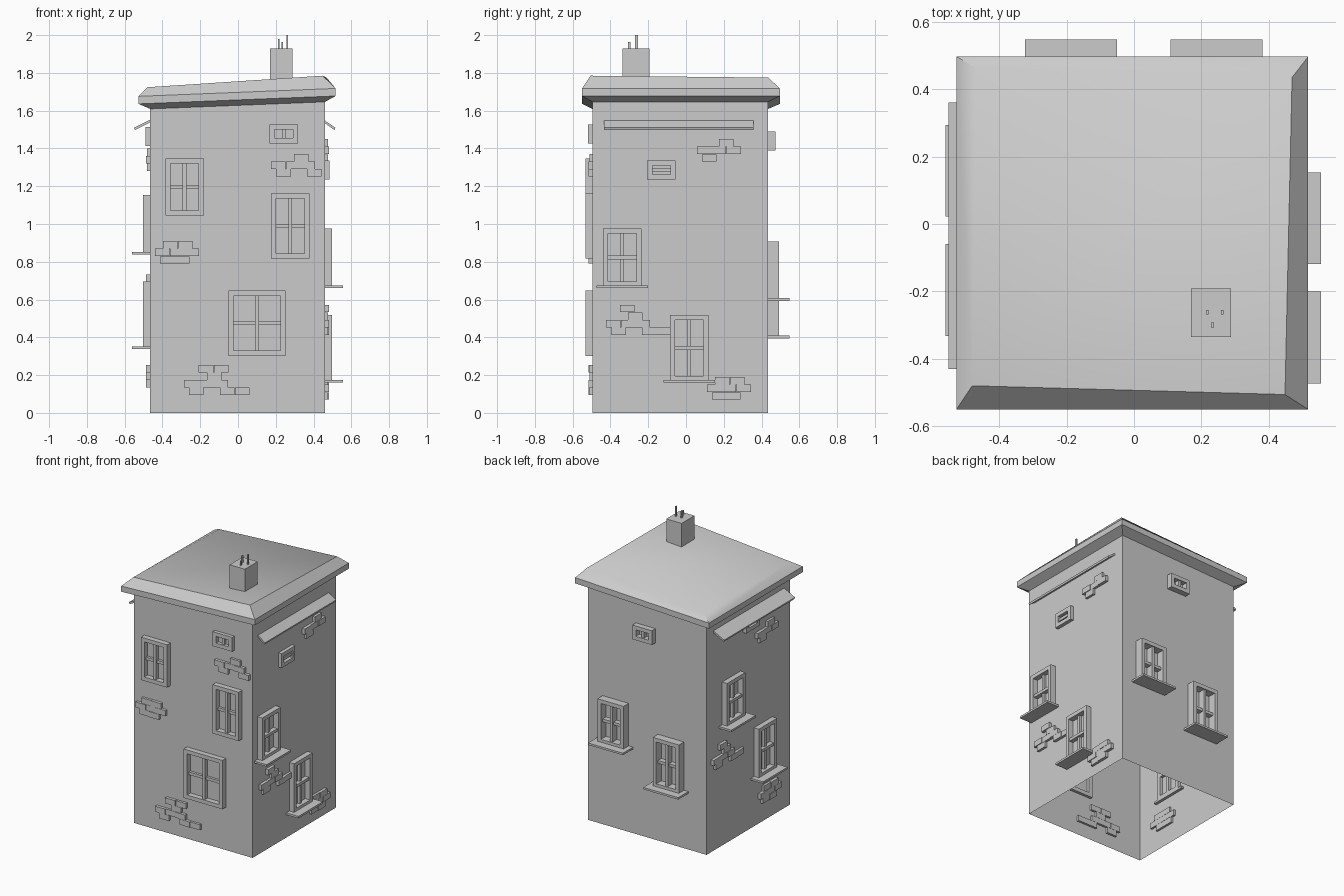
import bpy, bmesh
from mathutils import Vector

if "Cube" in bpy.data.objects:
    bpy.data.objects.remove(bpy.data.objects["Cube"], do_unlink=True)

grey = bpy.data.materials.new("plain_grey")
grey.use_nodes = True
COLOUR = (0.6, 0.6, 0.6, 1)
grey.diffuse_color = COLOUR
grey.node_tree.nodes["Principled BSDF"].inputs["Base Color"].default_value = COLOUR

X0, X1, Y0, Y1 = -0.465, 0.46, -0.495, 0.435
TILT = 0.04

# Wall frames: u runs along the wall, d points out of it
WALLS = {
    "front": lambda u, d, z: (u, Y0 - d, z),
    "back": lambda u, d, z: (u, Y1 + d, z),
    "right": lambda u, d, z: (X1 + d, u, z),
    "left": lambda u, d, z: (X0 - d, -u, z),
}


def finish(name, bm, recalc=True):
    if recalc:
        bmesh.ops.recalc_face_normals(bm, faces=bm.faces)
    mesh = bpy.data.meshes.new(name)
    bm.to_mesh(mesh)
    bm.free()
    mesh.materials.append(grey)
    obj = bpy.data.objects.new(name, mesh)
    bpy.context.collection.objects.link(obj)
    return obj


def prism(bm, place, u0, u1, profile):
    """Sweep a (d, z) profile along u."""
    a, b = [[bm.verts.new(place(u, d, z)) for d, z in profile] for u in (u0, u1)]
    bm.faces.new(a)
    bm.faces.new(b[::-1])
    for i in range(len(a)):
        j = (i + 1) % len(a)
        bm.faces.new((a[i], b[i], b[j], a[j]))


def box(bm, place, u0, u1, z0, z1, d0, d1):
    prism(bm, place, u0, u1, [(d0, z0), (d1, z0), (d1, z1), (d0, z1)])


def loops(rings, cap_start, cap_end):
    """Skin a stack of four-cornered rings."""
    bm = bmesh.new()
    rows = [[bm.verts.new(p) for p in ring] for ring in rings]
    for lo, hi in zip(rows, rows[1:]):
        for i in range(4):
            j = (i + 1) % 4
            bm.faces.new((lo[i], lo[j], hi[j], hi[i]))
    if cap_start:
        bm.faces.new(rows[0][::-1])
    if cap_end:
        bm.faces.new(rows[-1])
    return bm, rows


def window(name, wall, u, z0, z1, width=0.204, depth=0.038, upright=True,
           bars=True, sill=False):
    place, bm = WALLS[wall], bmesh.new()
    a, b, rim, back = u - width / 2, u + width / 2, 0.027, -0.02
    mid = (z0 + z1) / 2
    # Outer frame
    box(bm, place, a, a + rim, z0, z1, back, depth)
    box(bm, place, b - rim, b, z0, z1, back, depth)
    box(bm, place, a + rim, b - rim, z0, z0 + rim, back, depth)
    box(bm, place, a + rim, b - rim, z1 - rim, z1, back, depth)
    # Main divider and thinner recessed glazing bar
    upright_bar = (u - 0.01, u + 0.01, z0 + rim, z1 - rim)
    level_bar = (a + rim, b - rim, mid - 0.01, mid + 0.01)
    main, thin = (upright_bar, level_bar) if upright else (level_bar, upright_bar)
    box(bm, place, *main, back, depth - 0.008)
    if bars:
        box(bm, place, *thin, back, depth - 0.02)
    finish(name, bm)
    if sill:
        bm = bmesh.new()
        box(bm, place, u - 0.136, u + 0.136, z0 - 0.007, z0 + 0.007, back, 0.095 if wall != "back" else 0.113)
        finish(name + "_sill", bm)


def bricks(name, wall, u, z, rows):
    """Rows run from the bottom, positions are in half bricks."""
    place, bm = WALLS[wall], bmesh.new()
    for r, row in enumerate(rows):
        for i, step in enumerate(row):
            left, low = u + step * 0.039, z + r * 0.04
            box(bm, place, left, left + 0.077, low, low + 0.039, -0.015, 0.017 + 0.004 * ((i + r) % 2))
    finish(name, bm)


def awning(name, wall, u0, u1, reach):
    bm = bmesh.new()
    prism(bm, WALLS[wall], u0, u1, [(-0.02, 1.562), (reach, 1.51), (reach - 0.004, 1.497), (-0.02, 1.548)])
    finish(name, bm)


# Walls, open underneath
def rect(x0, x1, y0, y1, z, tilt):
    return [(x, y, z + tilt * x) for x, y in ((x0, y0), (x1, y0), (x1, y1), (x0, y1))]


body, _ = loops([rect(X0, X1, Y0, Y1, 0, 0), rect(X0, X1, Y0, Y1, 1.63, TILT)], False, False)
finish("tower_walls", body, False)

# Tilted roof slab with bevelled rim, soft on the left and back edges
top_ring = [(-0.48, -0.48, 1.724), (0.448, -0.506, 1.785), (0.469, 0.435, 1.775), (-0.47, 0.464, 1.705)]
roof, rows = loops([
    rect(X0, X1, Y0, Y1, 1.628, TILT),
    rect(-0.527, 0.517, -0.55, 0.497, 1.657, TILT),
    rect(-0.527, 0.517, -0.55, 0.497, 1.697, TILT),
    top_ring], True, True)
soft = {rows[-1][2], rows[-1][3], rows[-1][0]}
right_front = rows[-1][1]
for e in roof.edges:
    e.smooth = set(e.verts) <= soft and right_front not in e.verts
for f in roof.faces:
    f.smooth = True
finish("roof", roof)

# Chimney and its pipes
def world(u, d, z):
    return (u, d, z)


bm = bmesh.new()
box(bm, world, 0.169, 0.288, 1.7, 1.93, -0.335, -0.192)
finish("chimney", bm)
for i, (x, y, z) in enumerate([(0.217, -0.262, 1.98), (0.262, -0.262, 2.0), (0.233, -0.3, 1.963)]):
    bm = bmesh.new()
    box(bm, world, x - 0.004, x + 0.004, 1.92, z, y - 0.007, y + 0.007)
    finish(f"chimney_pipe_{i + 1}", bm)

# Front wall
window("front_upper_window", "front", -0.283, 1.045, 1.347)
window("front_middle_window", "front", 0.277, 0.817, 1.162)
window("front_lower_window", "front", 0.1, 0.302, 0.647, width=0.303)
window("front_small_window", "front", 0.242, 1.427, 1.528, width=0.153, depth=0.025, bars=False)
bricks("front_upper_bricks", "front", 0.175, 1.252, [(0.7, 4.9), (0, 2, 4), (3.1,)])
bricks("front_middle_bricks", "front", -0.439, 0.79, [(0.7, 2.7), (0, 2, 4), (1.1, 3.1)])
bricks("front_lower_bricks", "front", -0.286, 0.095, [(0.7, 4.9, 6.9), (0, 2, 4), (3.1,), (2, 4.1)])

# Side walls: the left repeats the right, turned round and shifted
for wall, du, dz, reach in (("right", 0, 0, 0.055), ("left", 0.179, 0.177, 0.085)):
    left = wall == "left"
    window(f"{wall}_upper_window", wall, -0.337 + du, 0.668 + dz, 0.976 + dz, upright=False, sill=True)
    window(f"{wall}_lower_window", wall, 0.017 + du, 0.168 + dz, 0.518 + dz, upright=False, sill=True)
    window(f"{wall}_small_window", wall, -0.13 + du, 1.236 + dz, 1.337 + dz, width=0.151,
           depth=0.025, upright=False, bars=False)
    awning(f"{wall}_awning", wall, -0.36 if left else -0.434, 0.43 if left else 0.357, reach)
    bricks(f"{wall}_upper_bricks", wall, 0.058 + 0.05 * left, 1.33 - 0.05 * left, [(0.7,), (0, 2, 4), (3,)])
    bricks(f"{wall}_middle_bricks", wall, -0.423 + 0.04 * left, 0.413 + 0.16 * left,
           [(0.7, 4.9, 6.8), (0, 2, 4), (3,), (1.9,)])
    bricks(f"{wall}_lower_bricks", wall, 0.111 + 0.03 * left, 0.07 + 0.065 * left,
           [(0.7, 2.6), (0, 2, 4), (1.1, 3.1)])

# Back wall
window("back_left_window", "back", 0.245, 0.6, 0.907, depth=0.057, sill=True)
window("back_right_window", "back", -0.187, 0.402, 0.75, depth=0.057, sill=True)
window("back_small_window", "back", 0.01, 1.39, 1.49, width=0.153, depth=0.04, bars=False)
